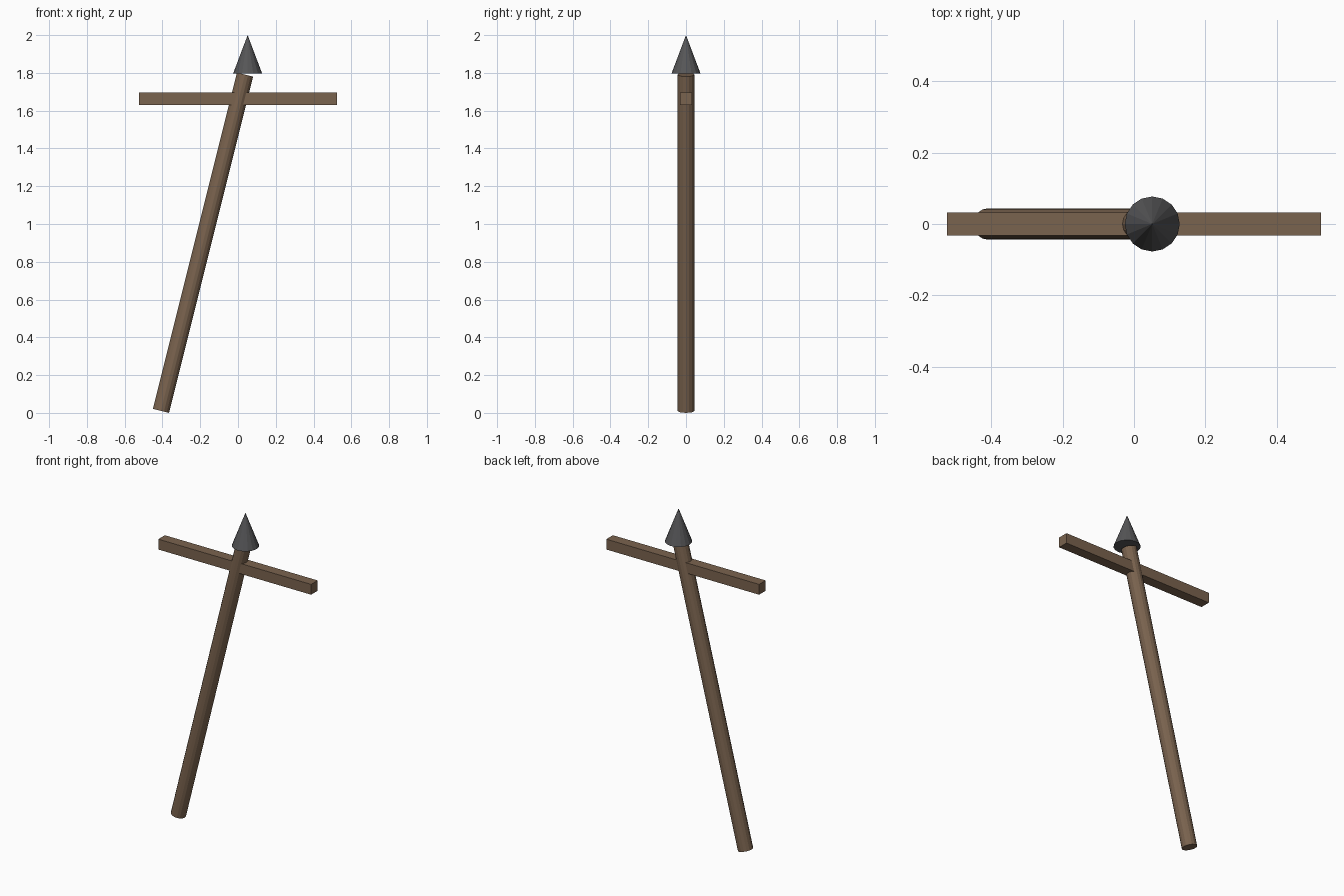
import bpy, math
from mathutils import Vector

if "Cube" in bpy.data.objects:
    bpy.data.objects.remove(bpy.data.objects["Cube"])


def material(name, rgb):
    m = bpy.data.materials.new(name)
    m.diffuse_color = (*rgb, 1.0)
    m.use_nodes = True
    m.node_tree.nodes["Principled BSDF"].inputs["Base Color"].default_value = m.diffuse_color
    return m


wood = material("brown_wood", (0.195, 0.125, 0.077))
iron = material("dark_iron", (0.092, 0.092, 0.096))


def finish(name, mat):
    ob = bpy.context.object
    ob.name = name
    ob.data.materials.append(mat)
    return ob


# Leaning round pole
foot, head = Vector((-0.408, 0, 0.011)), Vector((0.037, 0, 1.791))
axis = head - foot
bpy.ops.mesh.primitive_cylinder_add(
    vertices=16, radius=0.044, depth=axis.length, location=(foot + head) / 2,
    rotation=(0, math.atan2(axis.x, axis.z), 0))
finish("pole", wood)

# Level square crossbar through the pole
bpy.ops.mesh.primitive_cube_add(size=1, location=(0, 0, 1.663))
bar = finish("crossbar", wood)
bar.scale = (1.047, 0.064, 0.064)

# Upright pointed tip
bpy.ops.mesh.primitive_cone_add(
    vertices=16, radius1=0.077, radius2=0, depth=0.204, location=(0.051, 0, 1.898))
finish("spear_tip", iron)
